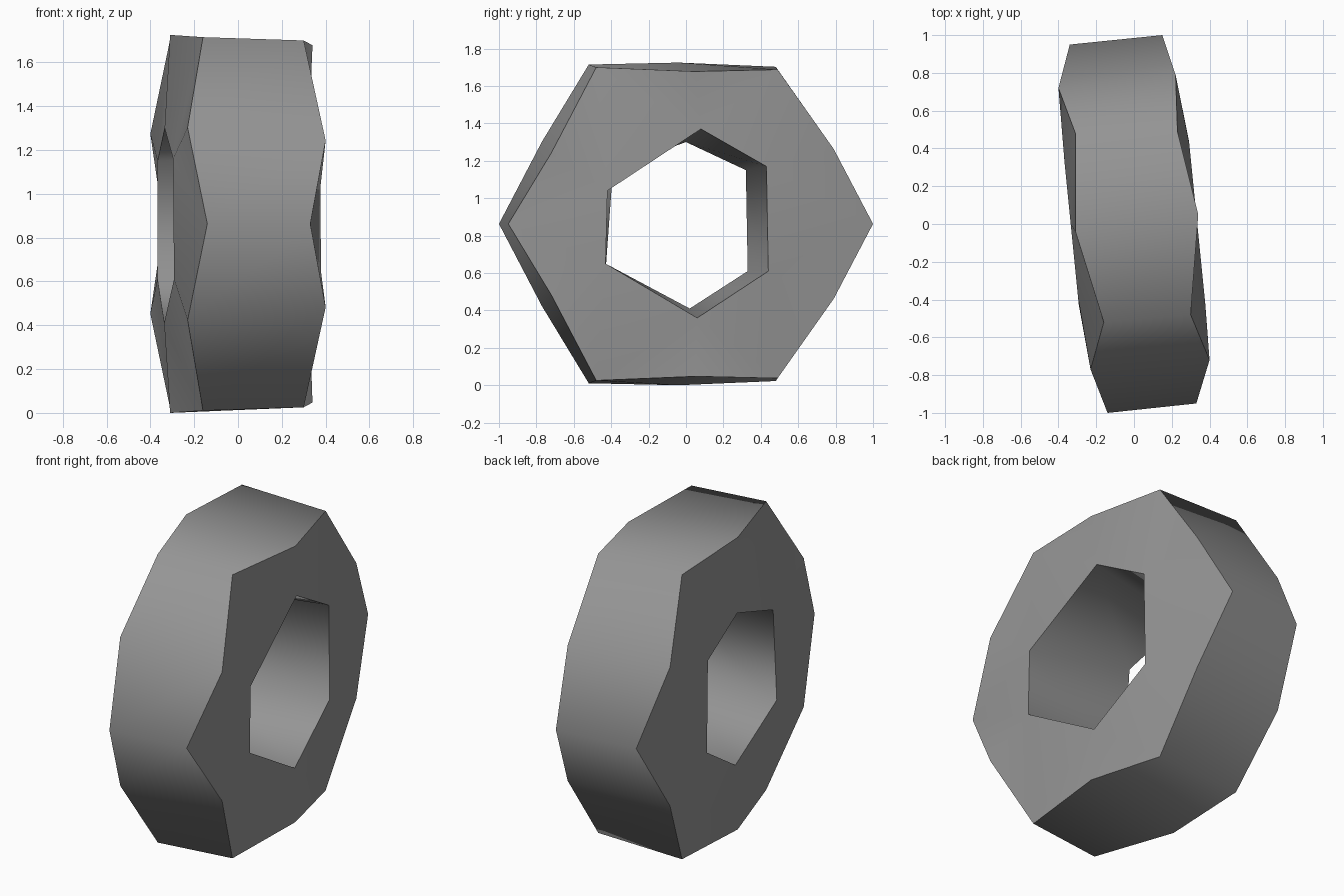
import bpy
import bmesh
import math

cube = bpy.data.objects.get("Cube")
if cube:
    bpy.data.objects.remove(cube, do_unlink=True)

MID = 0.8625     # height of the nut's axis
LEAN = 0.1       # sideways shift of the end faces along y
HALF = 0.335     # half thickness at the hole

# Upper half of each worn outer rim, front tip to back tip: x, y, height over axis
right_rim = [(-.14, -1, 0), (-.23, -.77, .44), (-.16, -.52, .852), (-.31, -.04, MID),
             (-.31, .48, .84), (-.4, .72, .41), (-.34, .95, 0)]
left_rim = [(.33, -.95, 0), (.4, -.72, .38), (.3, -.48, .837), (.34, .05, .815),
            (.23, .49, .825), (.22, .79, .4), (.15, 1, 0)]

# Six hole corners on each side: y, z
right_hole = [(-.39, 1.16), (0, 1.3), (.32, 1.15), (.33, .61), (.02, .41), (-.43, .61)]
left_hole = [(-.42, 1.04), (.08, 1.37), (.43, 1.17), (.44, .61), (.06, .36), (-.43, .65)]


def full_rim(bm, half):
    """Mirror the upper half of a rim to close the loop."""
    lower = [(x, y, -h) for x, y, h in reversed(half[1:-1])]
    return [bm.verts.new((x, y, MID + h)) for x, y, h in half + lower]


def hole_ring(bm, corners, side):
    return [bm.verts.new((side * HALF - LEAN * y, y, z)) for y, z in corners]


def bridge(bm, a, b):
    """Join two loops of equal length with quads."""
    for i in range(len(a)):
        j = (i + 1) % len(a)
        bm.faces.new((a[i], a[j], b[j], b[i]))


def end_face(bm, rim, hole):
    """Fill between the outer rim and the hole."""
    for i in range(len(hole)):
        j = (i + 1) % len(hole)
        mid, corner = rim[2 * i + 1], rim[2 * j]
        bm.faces.new((hole[i], mid, corner))
        bm.faces.new((hole[i], corner, hole[j]))
        bm.faces.new((hole[j], corner, rim[2 * j + 1]))


bm = bmesh.new()
rims = [full_rim(bm, right_rim), full_rim(bm, left_rim)]
holes = [hole_ring(bm, right_hole, -1), hole_ring(bm, left_hole, 1)]
bridge(bm, *rims)
bridge(bm, *holes)
for rim, hole in zip(rims, holes):
    end_face(bm, rim, hole)
bmesh.ops.recalc_face_normals(bm, faces=bm.faces)

mesh = bpy.data.meshes.new("hex_nut")
bm.to_mesh(mesh)
bm.free()
nut = bpy.data.objects.new("hex_nut", mesh)
bpy.context.collection.objects.link(nut)

# Plain grey metal
grey = bpy.data.materials.new("grey_metal")
grey.use_nodes = True
colour = (.3, .3, .3, 1)
grey.diffuse_color = colour
grey.node_tree.nodes["Principled BSDF"].inputs["Base Color"].default_value = colour
mesh.materials.append(grey)

# Smooth round the sides and the hole, sharp at the end faces
bpy.ops.object.select_all(action="DESELECT")
nut.select_set(True)
bpy.context.view_layer.objects.active = nut
bpy.ops.object.shade_smooth_by_angle(angle=math.radians(68))
